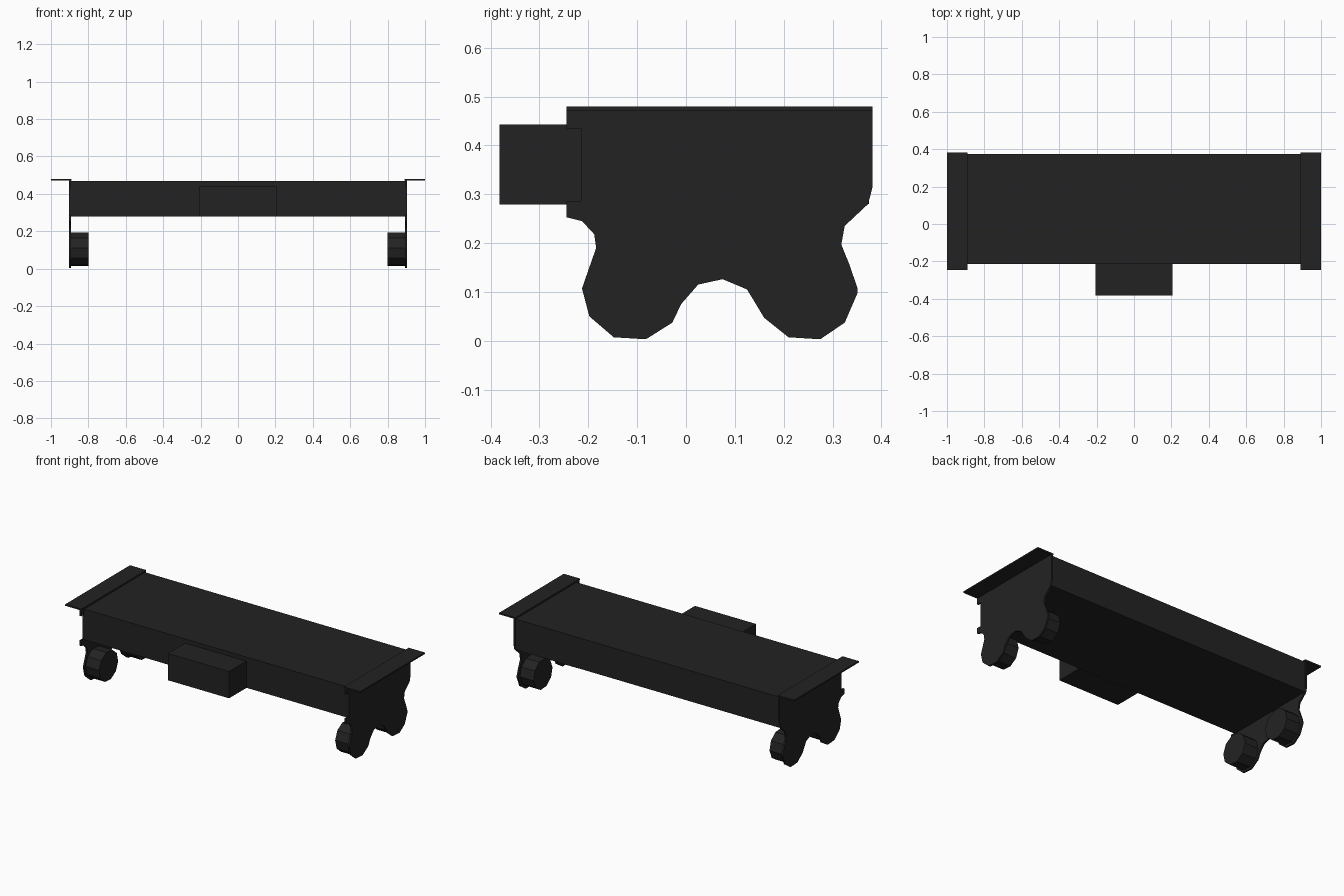
import bpy, bmesh, math
from mathutils import Vector

if "Cube" in bpy.data.objects:
    bpy.data.objects.remove(bpy.data.objects["Cube"])

mat = bpy.data.materials.new("charcoal")
mat.diffuse_color = (0.0165, 0.0165, 0.0165, 1)
mat.use_nodes = True
mat.node_tree.nodes["Principled BSDF"].inputs["Base Color"].default_value = mat.diffuse_color


def finish(name, bm):
    bmesh.ops.recalc_face_normals(bm, faces=bm.faces)
    mesh = bpy.data.meshes.new(name)
    bm.to_mesh(mesh)
    bm.free()
    mesh.materials.append(mat)
    obj = bpy.data.objects.new(name, mesh)
    bpy.context.collection.objects.link(obj)
    return obj


def box(name, x, y, z):
    bm = bmesh.new()
    bmesh.ops.create_cube(bm, size=1)
    for v in bm.verts:
        v.co = Vector([(r[0] + r[1]) / 2 + c * (r[1] - r[0])
                       for c, r in zip(v.co, (x, y, z))])
    return finish(name, bm)


def slab(name, profile, x0, x1):
    # Extrude a y-z outline along x
    bm = bmesh.new()
    face = bm.faces.new([bm.verts.new((x0, y, z)) for y, z in profile])
    ext = bmesh.ops.extrude_face_region(bm, geom=[face], use_keep_orig=True)
    for v in ext["geom"]:
        if isinstance(v, bmesh.types.BMVert):
            v.co.x = x1
    return finish(name, bm)


# Deck and control box
box("deck", (-0.895, 0.895), (-0.215, 0.375), (0.28, 0.468))
box("front_box", (-0.207, 0.207), (-0.382, -0.214), (0.279, 0.443))

# Bracket outline: notched front edge, two rounded wheel lobes
bracket = [
    (-0.245, 0.48), (-0.245, 0.435), (-0.215, 0.435), (-0.215, 0.286),
    (-0.245, 0.286), (-0.245, 0.253), (-0.213, 0.245), (-0.188, 0.218),
    (-0.184, 0.19), (-0.213, 0.107), (-0.198, 0.05), (-0.148, 0.007),
    (-0.082, 0.003), (-0.028, 0.037), (-0.01, 0.075), (0.025, 0.115),
    (0.075, 0.126), (0.125, 0.105), (0.16, 0.047), (0.21, 0.007),
    (0.275, 0.003), (0.325, 0.037), (0.351, 0.097), (0.351, 0.108),
    (0.335, 0.155), (0.318, 0.197), (0.325, 0.235), (0.373, 0.28),
    (0.382, 0.315), (0.382, 0.48)]

for side, s in (("left", -1), ("right", 1)):
    # End bracket with its overhanging top flange
    slab(f"{side}_bracket", bracket, s * 0.892, s * 0.903)
    box(f"{side}_flange", sorted((s * 0.89, s * 1.0)), (-0.245, 0.382), (0.471, 0.48))
    # Ten-sided wheels on the inner face
    for end, cy in (("front", -0.11), ("back", 0.242)):
        ring = [(cy + 0.092 * math.cos(math.radians(a)),
                 0.105 + 0.092 * math.sin(math.radians(a)))
                for a in range(-4, 356, 36)]
        slab(f"{side}_{end}_wheel", ring, s * 0.80, s * 0.893)
